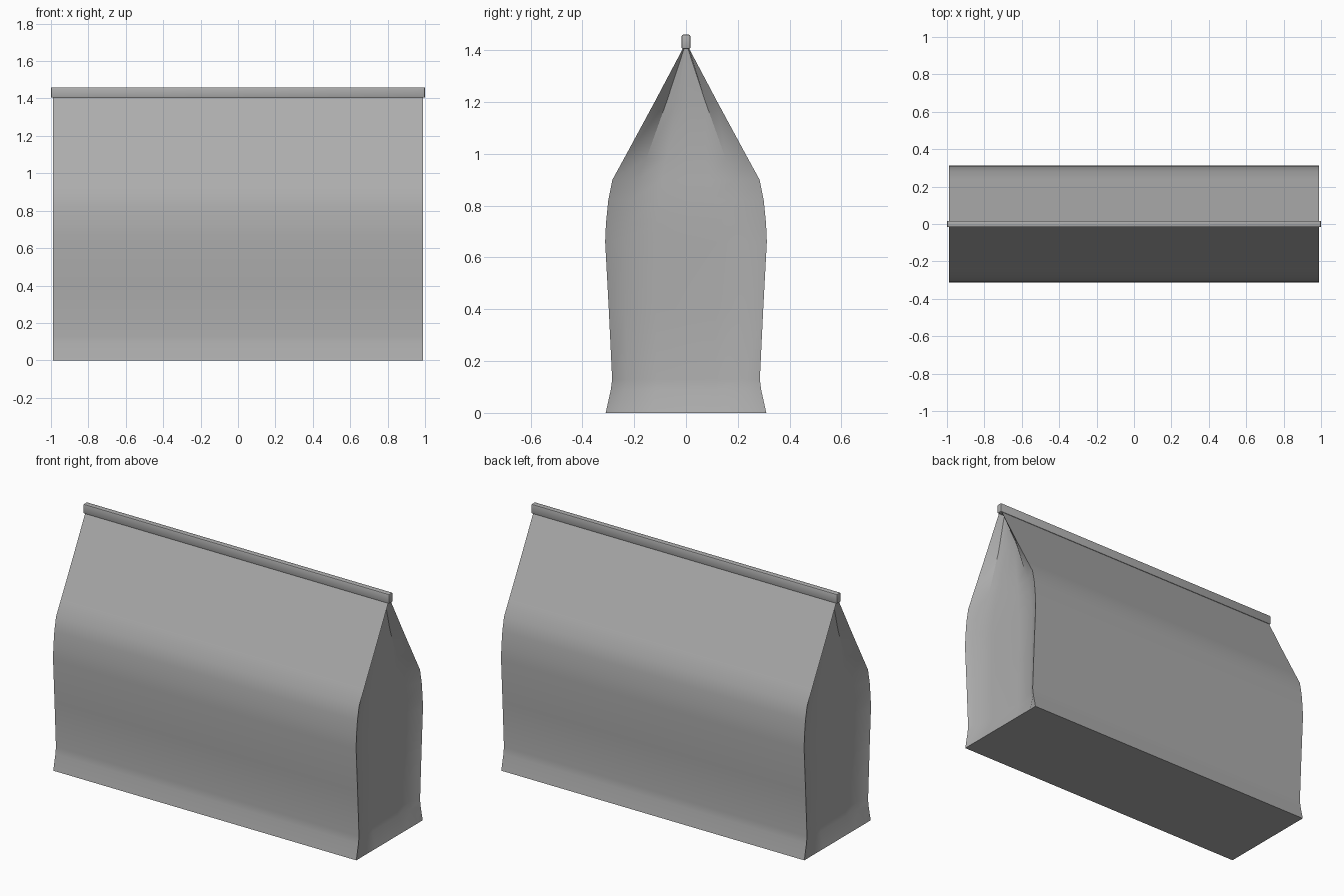
import bpy
import bmesh

cube = bpy.data.objects.get("Cube")
if cube:
    bpy.data.objects.remove(cube, do_unlink=True)

# Single plain grey paper colour
paper = bpy.data.materials.new("grey_paper")
paper.use_nodes = True
grey = (0.42, 0.42, 0.42, 1.0)
paper.diffuse_color = grey
paper.node_tree.nodes["Principled BSDF"].inputs["Base Color"].default_value = grey


def finish(name, bm, angle):
    """Turn a bmesh into a named, smooth-shaded object."""
    bmesh.ops.recalc_face_normals(bm, faces=bm.faces)
    mesh = bpy.data.meshes.new(name)
    bm.to_mesh(mesh)
    bm.free()
    mesh.materials.append(paper)
    obj = bpy.data.objects.new(name, mesh)
    bpy.context.collection.objects.link(obj)
    bpy.ops.object.select_all(action='DESELECT')
    obj.select_set(True)
    bpy.context.view_layer.objects.active = obj
    bpy.ops.object.shade_smooth_by_angle(angle=angle)
    return obj


# Bag levels: height, half depth, end recess, fold position across the end
levels = [
    (0.0, 0.31, 0.0, 0.85),
    (0.09, 0.29, 0.028, 0.82),
    (0.13, 0.285, 0.034, 0.8),
    (0.4, 0.298, 0.038, 0.78),
    (0.66, 0.312, 0.04, 0.76),
    (0.73, 0.309, 0.04, 0.74),
    (0.82, 0.3, 0.043, 0.7),
    (0.9, 0.284, 0.048, 0.66),
    (0.98, 0.24, 0.055, 0.64),
    (1.2, 0.121, 0.055, 0.62),
    (1.41, 0.01, 0.04, 0.6),
]
HALF_WIDTH = 0.99

# Bag body: rings with both gusseted ends pushed inward
bm = bmesh.new()
rings = []
for z, depth, recess, fold in levels:
    across = [(-1, 0), (-fold, 0.9), (-fold / 2, 1), (0, 1),
              (fold / 2, 1), (fold, 0.9), (1, 0)]
    ring = []
    for side in (1, -1):
        for t, amount in across:
            x = side * (HALF_WIDTH - recess * amount)
            ring.append(bm.verts.new((x, side * t * depth, z)))
    rings.append(ring)
for low, high in zip(rings, rings[1:]):
    for i in range(len(low)):
        j = (i + 1) % len(low)
        bm.faces.new((low[i], low[j], high[j], high[i]))
bm.faces.new(rings[0])
bm.faces.new(rings[-1])
finish("bag_body", bm, 0.55)

# Folded seal strip along the top
bm = bmesh.new()
bmesh.ops.create_cube(bm, size=1)
for v in bm.verts:
    v.co = (v.co.x * 2, v.co.y * 0.034, 1.432 + v.co.z * 0.056)
bmesh.ops.bevel(bm, geom=list(bm.edges), offset=0.006, segments=2,
                profile=0.5, affect='EDGES')
finish("top_seal", bm, 0.6)
